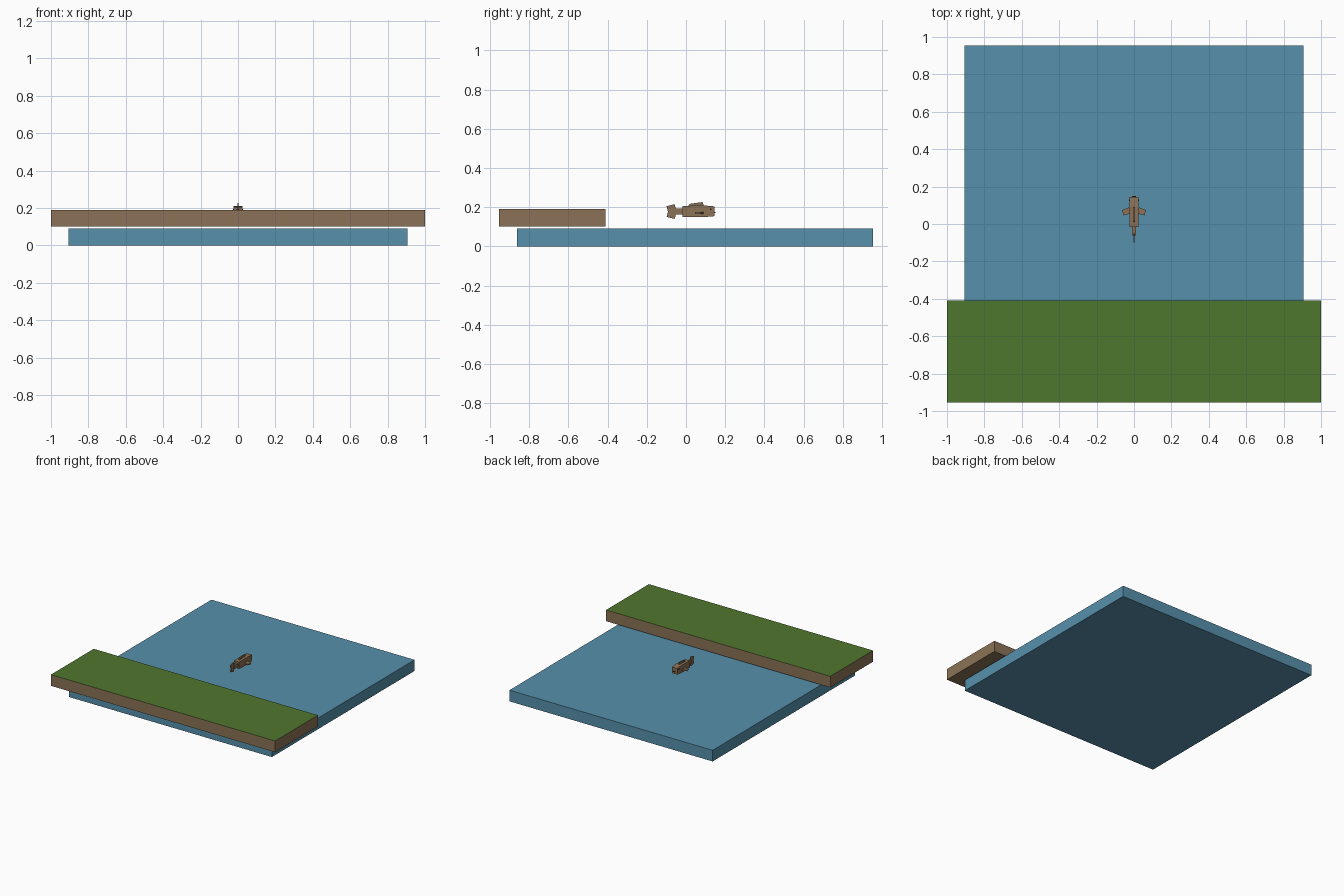
import bpy, bmesh, math
from mathutils import Matrix

if "Cube" in bpy.data.objects:
    bpy.data.objects.remove(bpy.data.objects["Cube"])


def material(name, rgb):
    m = bpy.data.materials.new(name)
    m.diffuse_color = (*rgb, 1)
    m.use_nodes = True
    m.node_tree.nodes["Principled BSDF"].inputs["Base Color"].default_value = m.diffuse_color
    return m


WATER = material("water blue", (0.095, 0.28, 0.41))
GRASS = material("grass green", (0.078, 0.184, 0.027))
EARTH = material("earth brown", (0.258, 0.171, 0.095))
DARK = material("dark brown", (0.03, 0.02, 0.012))


def finish(name, bm, *mats):
    bmesh.ops.recalc_face_normals(bm, faces=bm.faces)
    mesh = bpy.data.meshes.new(name)
    bm.to_mesh(mesh)
    bm.free()
    for m in mats:
        mesh.materials.append(m)
    ob = bpy.data.objects.new(name, mesh)
    bpy.context.collection.objects.link(ob)
    return ob


def box(name, lo, hi, *mats):
    bm = bmesh.new()
    bmesh.ops.create_cube(bm, size=1)
    for v in bm.verts:
        for i in range(3):
            v.co[i] = lo[i] if v.co[i] < 0 else hi[i]
    return finish(name, bm, *mats)


def plate(name, outline, thickness, mat, axis="x", offset=0):
    """Extrude a flat outline: (y, z) pairs along x, or (x, y) pairs along z."""
    bm = bmesh.new()
    t = thickness / 2
    if axis == "x":
        start, step = [(offset - t, a, b) for a, b in outline], (thickness, 0, 0)
    else:
        start, step = [(a, b, offset - t) for a, b in outline], (0, 0, thickness)
    face = bm.faces.new([bm.verts.new(p) for p in start])
    geom = bmesh.ops.extrude_face_region(bm, geom=[face])["geom"]
    moved = [g for g in geom if isinstance(g, bmesh.types.BMVert)]
    bmesh.ops.translate(bm, verts=moved, vec=step)
    return finish(name, bm, mat)


# Water slab and the bank with a grass top
box("water", (-0.906, -0.862, 0), (0.906, 0.955, 0.09), WATER)
bank = box("bank", (-1, -0.955, 0.10), (1, -0.41, 0.19), EARTH, GRASS)
for p in bank.data.polygons:
    p.material_index = 1 if p.normal.z > 0.9 else 0

# Fish body: rectangular rings lofted along y (y, half width, bottom, top)
bm = bmesh.new()
rings = []
for y, w, lo, hi in [(-0.017, 0.023, 0.151, 0.206), (0.09, 0.025, 0.149, 0.209),
                     (0.145, 0.024, 0.154, 0.204)]:
    rings.append([bm.verts.new(p) for p in
                  [(-w, y, lo), (w, y, lo), (w, y, hi), (-w, y, hi)]])
for a, b in zip(rings, rings[1:]):
    for i in range(4):
        j = (i + 1) % 4
        bm.faces.new((a[i], a[j], b[j], b[i]))
bm.faces.new(rings[0])
bm.faces.new(rings[-1])
finish("fish_body", bm, EARTH)

# Tail stem and forked tail
box("fish_tail_stem", (-0.010, -0.062, 0.162), (0.010, -0.016, 0.192), EARTH)
plate("fish_tail", [(-0.05, 0.168), (-0.058, 0.140), (-0.099, 0.150), (-0.092, 0.177),
                    (-0.099, 0.205), (-0.058, 0.215), (-0.05, 0.188)], 0.007, EARTH)

# Fin along the back
plate("fish_back_fin", [(0.01, 0.205), (0.02, 0.217), (0.085, 0.226), (0.092, 0.205)],
      0.007, EARTH)

# Paired side fins and eyes
for side, label in ((1, "right"), (-1, "left")):
    fin = [(side * x, y) for x, y in
           [(0.02, 0.055), (0.056, 0.046), (0.063, 0.074), (0.026, 0.090)]]
    plate(label + "_side_fin", fin, 0.010, EARTH, "z", 0.170)
    eye = sorted((side * 0.022, side * 0.0265))
    box(label + "_eye", (eye[0], 0.122, 0.186), (eye[1], 0.130, 0.194), DARK)

# Mouth at the front of the head
box("fish_mouth", (-0.010, 0.14, 0.169), (0.010, 0.151, 0.175), DARK)
